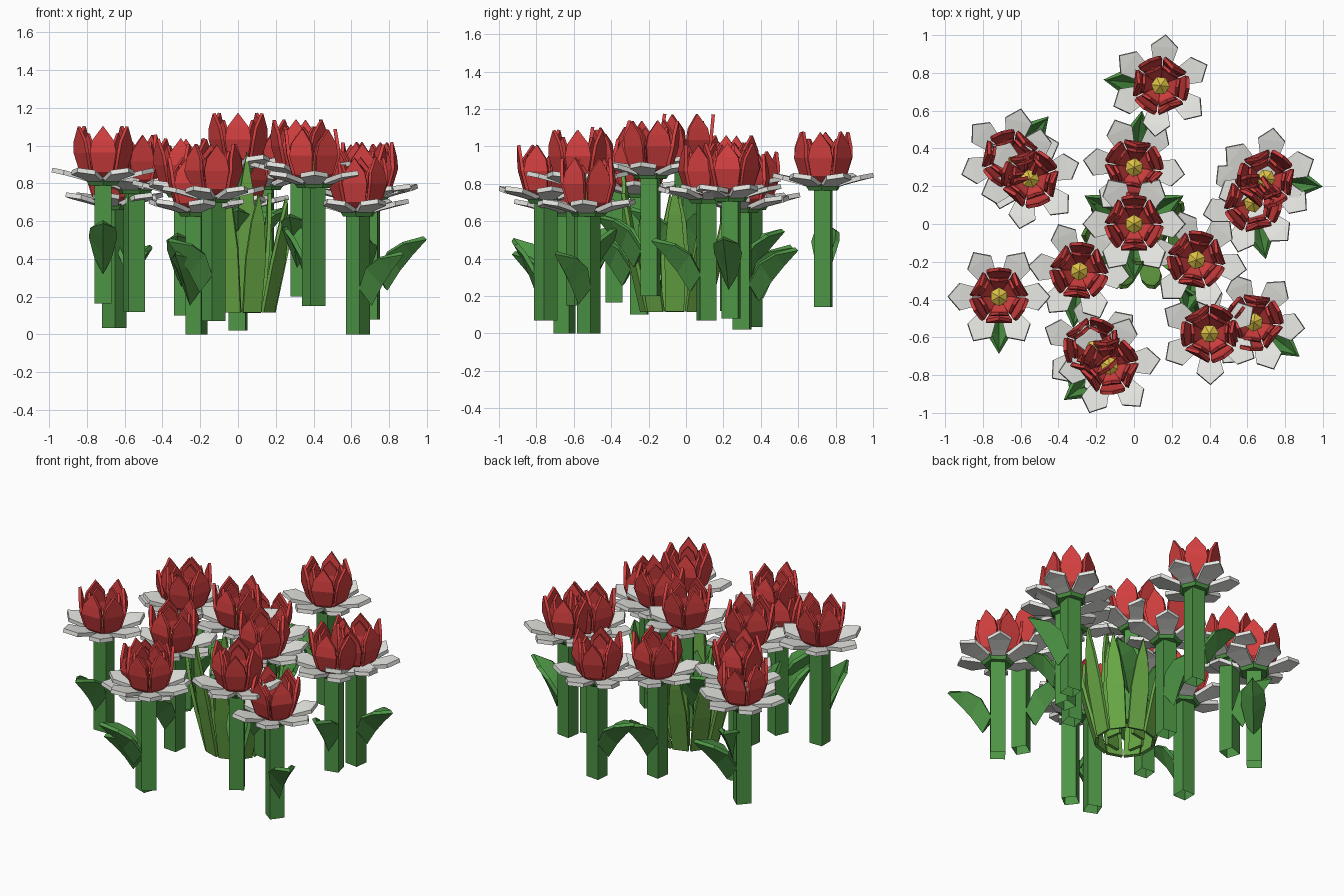
import bpy, bmesh
from math import radians, pi
from mathutils import Matrix

if "Cube" in bpy.data.objects:
    bpy.data.objects.remove(bpy.data.objects["Cube"])


def mat(name, rgb):
    m = bpy.data.materials.new(name)
    m.diffuse_color = (*rgb, 1)
    m.use_nodes = True
    m.node_tree.nodes["Principled BSDF"].inputs["Base Color"].default_value = m.diffuse_color
    return m


GREEN = mat("stem_green", (0.075, 0.30, 0.06))
GRASS = mat("grass_green", (0.14, 0.39, 0.06))
RED = mat("petal_red", (0.66, 0.05, 0.05))
WHITE = mat("petal_white", (0.80, 0.80, 0.77))
YELLOW = mat("heart_yellow", (0.72, 0.53, 0.06))


def strip(bm, pts, angle, thick, origin=(0, 0, 0)):
    """Folded blade: rows of (radius, z, half_width, keel), pointed at the end."""
    tmp = bmesh.new()
    rows = []
    for r, z, w, k in pts[:-1]:
        rows.append([tmp.verts.new(p) for p in
                     ((r, -w, z), (r + k * 0.5, 0, z - k), (r, w, z))])
    r, z = pts[-1][:2]
    tip = tmp.verts.new((r, 0, z))
    for a, b in zip(rows, rows[1:]):
        for i in (0, 1):
            tmp.faces.new((a[i], b[i], b[i + 1], a[i + 1]))
    for i in (0, 1):
        tmp.faces.new((rows[-1][i], tip, rows[-1][i + 1]))
    # Give the sheet thickness: copy it shifted along its normals, then wall the rim
    tmp.normal_update()
    sheet = tmp.faces[:]
    rim = [[l.vert for l in (lp, lp.link_loop_next)]
           for f in sheet for lp in f.loops if lp.edge.is_boundary]
    back = {v: tmp.verts.new(v.co - v.normal * thick) for v in tmp.verts[:]}
    for f in sheet:
        tmp.faces.new([back[v] for v in reversed(f.verts)])
    for a, b in rim:
        tmp.faces.new((b, a, back[a], back[b]))
    bmesh.ops.recalc_face_normals(tmp, faces=tmp.faces[:])
    tmp.transform(Matrix.Translation(origin) @ Matrix.Rotation(radians(angle), 4, 'Z'))
    me = bpy.data.meshes.new("tmp")
    tmp.to_mesh(me)
    tmp.free()
    bm.from_mesh(me)
    bpy.data.meshes.remove(me)


def tube(bm, sides, r1, r2, z0, z1, caps=True):
    bmesh.ops.create_cone(
        bm, segments=sides, radius1=r1, radius2=r2, depth=z1 - z0, cap_ends=caps,
        matrix=Matrix.Translation((0, 0, (z0 + z1) / 2)) @ Matrix.Rotation(pi / sides, 4, 'Z'))


def finish(bm, name, material):
    me = bpy.data.meshes.new(name)
    bm.to_mesh(me)
    bm.free()
    me.materials.append(material)
    return me


def place(me, name, x=0, y=0, z=0, angle=0):
    ob = bpy.data.objects.new(name, me)
    ob.location = (x, y, z)
    ob.rotation_euler.z = radians(angle)
    bpy.context.collection.objects.link(ob)


# Square stem, open below, with a hexagonal cap
bm = bmesh.new()
tube(bm, 4, 0.064, 0.064, 0, 0.63, False)
tube(bm, 6, 0.085, 0.105, 0.625, 0.655)
stem = finish(bm, "stem", GREEN)

# Keeled leaf, pointing along +x
LEAF = [(0.035, 0.25, 0.024, 0.08), (0.10, 0.36, 0.054, 0.085), (0.18, 0.41, 0.048, 0.055), (0.285, 0.44, 0, 0)]
bm = bmesh.new()
strip(bm, LEAF, 0, 0.025)
leaf = finish(bm, "leaf", GREEN)

# Flat white outer petals
WHITES = [(0.05, 0.66, 0.035, 0), (0.12, 0.682, 0.05, 0), (0.205, 0.705, 0.072, 0), (0.268, 0.718, 0, 0)]
bm = bmesh.new()
for k in range(6):
    strip(bm, WHITES, 30 + 60 * k, 0.025)
whites = finish(bm, "white_petals", WHITE)

# Red cup: closed and flared petals alternate, with a small ring inside
CLOSED = [(0.045, 0.66, 0.035, 0), (0.095, 0.705, 0.052, 0), (0.122, 0.80, 0.07, 0), (0.117, 0.86, 0.058, 0), (0.105, 0.937, 0, 0)]
FLARED = [(0.045, 0.66, 0.035, 0), (0.10, 0.71, 0.052, 0), (0.124, 0.80, 0.066, 0), (0.13, 0.86, 0.054, 0), (0.137, 0.937, 0, 0)]
INNER = [(0.04, 0.665, 0.025, 0), (0.075, 0.72, 0.042, 0), (0.088, 0.80, 0.05, 0), (0.084, 0.85, 0.04, 0), (0.08, 0.90, 0, 0)]
bm = bmesh.new()
for k in range(6):
    strip(bm, FLARED if k % 2 else CLOSED, 60 * k, 0.018)
    strip(bm, INNER, 60 * k, 0.015)
reds = finish(bm, "red_petals", RED)

# Yellow hexagonal heart
bm = bmesh.new()
tube(bm, 6, 0.05, 0.05, 0.66, 0.75)
tube(bm, 6, 0.05, 0.0, 0.75, 0.785)
heart = finish(bm, "flower_heart", YELLOW)

# Flowers: x, y, height of stem foot, leaf directions
FLOWERS = [
    (0.14, 0.733, 0.14, [174]),
    (-0.55, 0.24, 0.12, [108]),
    (-0.655, 0.345, 0.035, [48]),
    (0.0, 0.30, 0.02, [82]),
    (0.0, 0.0, 0.235, [30, 150, 270]),
    (0.70, 0.24, 0.08, [-8]),
    (0.63, 0.11, 0.07, [-77]),
    (0.33, -0.19, 0.20, [-101]),
    (-0.29, -0.25, 0.10, [-96]),
    (-0.715, -0.385, 0.165, [-90]),
    (-0.22, -0.65, 0.0, [-112]),
    (-0.13, -0.75, 0.07, [217]),
    (0.40, -0.58, 0.15, [121]),
    (0.635, -0.52, 0.0, [-37]),
]
for i, (x, y, z, leaves) in enumerate(FLOWERS, 1):
    for me in (stem, whites, reds, heart):
        place(me, f"{me.name}_{i}", x, y, z, leaves[0])
    for a in leaves:
        place(leaf, f"leaf_{i}", x, y, z, a)

# Tuft of tall grass blades: an outer leaning ring and an inner upright ring


def blade(r, lean, h, angle):
    rise = h - 0.12
    strip(bm, [(r, 0.12, 0.05, 0), (r + lean * 0.55, 0.12 + rise * 0.45, 0.055, 0),
               (r + lean * 0.85, 0.12 + rise * 0.75, 0.036, 0), (r + lean, h, 0, 0)],
          angle, 0.02, (0.02, -0.06, 0))


bm = bmesh.new()
for k, h in enumerate([0.81, 0.72, 0.68, 0.72, 0.66, 0.7, 0.72, 0.87, 0.75, 0.7]):
    blade(0.16, 0.12, h, 36 * k)
for k, h in enumerate([0.97, 0.75, 0.8, 0.75]):
    blade(0.09, 0.05, h, -80 + 90 * k)
place(finish(bm, "grass_tuft", GRASS), "grass_tuft")
